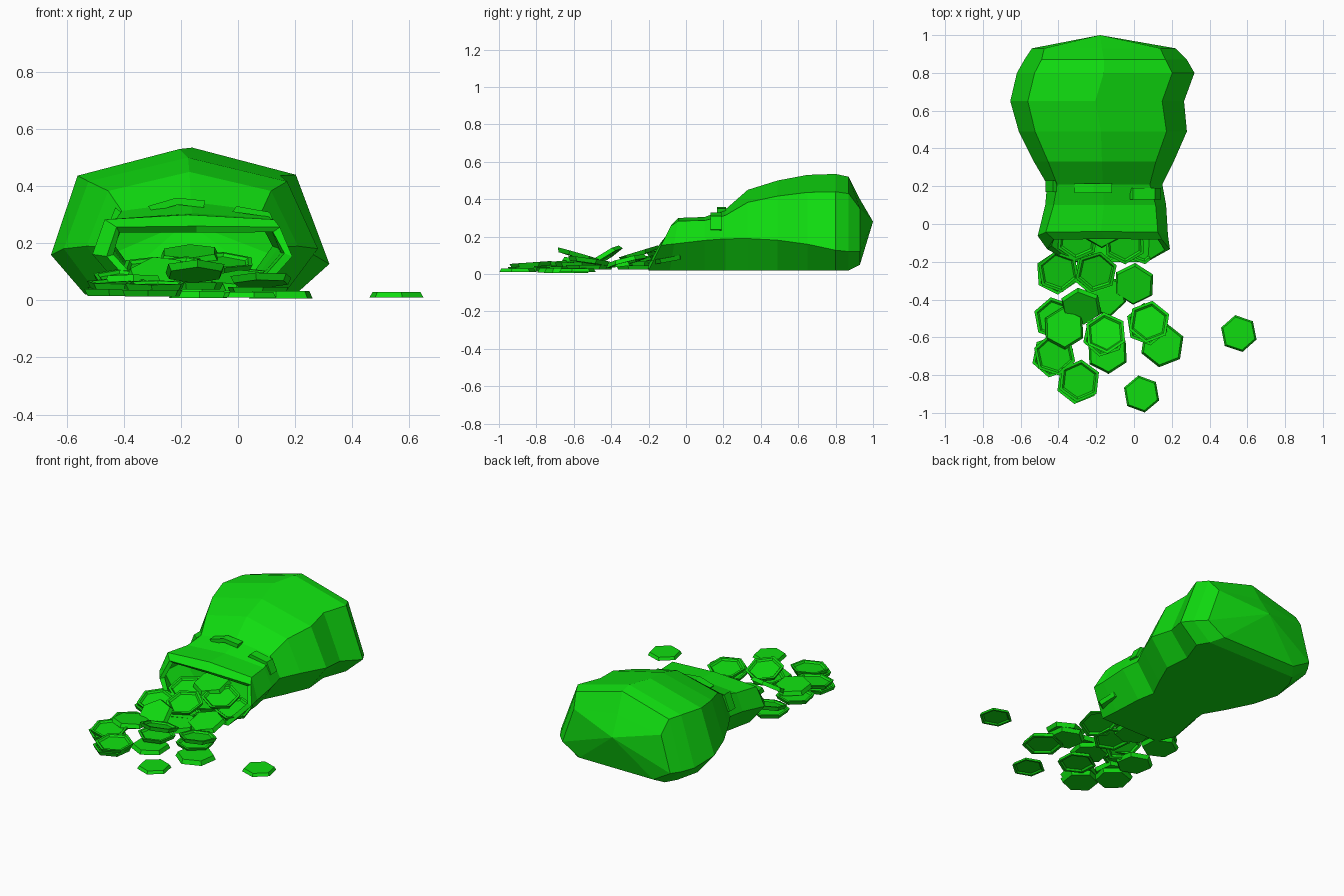
import bpy, bmesh, math, random
from mathutils import Vector, Euler

cube = bpy.data.objects.get("Cube")
if cube:
    bpy.data.objects.remove(cube, do_unlink=True)

green = bpy.data.materials.new("green")
green.use_nodes = True
green.diffuse_color = (0.005, 0.72, 0.005, 1)
for node in green.node_tree.nodes:
    if node.type == 'BSDF_PRINCIPLED':
        node.inputs["Base Color"].default_value = green.diffuse_color


def make_mesh(name, bm):
    bmesh.ops.recalc_face_normals(bm, faces=bm.faces)
    mesh = bpy.data.meshes.new(name)
    bm.to_mesh(mesh)
    bm.free()
    mesh.materials.append(green)
    return mesh


def add_object(name, mesh):
    obj = bpy.data.objects.new(name, mesh)
    bpy.context.collection.objects.link(obj)
    return obj


def bridge(bm, loops):
    """Join neighbouring closed loops of vertices with quads."""
    for a, b in zip(loops, loops[1:]):
        for i in range(len(a)):
            j = (i + 1) % len(a)
            bm.faces.new((a[i], a[j], b[j], b[i]))


def section(y, left, right, top, lean=0):
    """Eight-sided sack section; lean shifts the lower points along y."""
    middle = (left + right) / 2 - 0.01
    belly = max(0.12, 0.19 - (y - 0.3) ** 2 / 4)
    shoulder = top - max(0, top - 0.25) / 3
    inset = (top - 0.1) * 0.27
    under = 0.12
    floor = 0.02 + max(0, y - 0.87) / 2
    outline = [(middle, top), (right - inset, shoulder), (right, belly),
               (right - under, floor), (middle, floor), (left + under, floor),
               (left, belly), (left + inset * 0.8, shoulder)]
    return [Vector((x, y + lean * (1 - z / top), z)) for x, z in outline]


# Sack: faceted loft from the open mouth to the rounded base
bm = bmesh.new()
loops = [[bm.verts.new(p) for p in section(*row)] for row in (
    (-0.08, -0.46, 0.19, 0.26, -0.13),
    (-0.04, -0.51, 0.18, 0.3, -0.05),
    (0.1, -0.47, 0.17, 0.305),
    (0.21, -0.46, 0.15, 0.345),
    (0.33, -0.53, 0.21, 0.45),
    (0.49, -0.61, 0.28, 0.5),
    (0.65, -0.655, 0.265, 0.53),
    (0.8, -0.62, 0.32, 0.535),
    (0.87, -0.58, 0.28, 0.52),
    (0.93, -0.54, 0.22, 0.4),
)]
bridge(bm, loops)
apex = bm.verts.new((-0.18, 1, 0.28))
for a, b in zip(loops[-1], loops[-1][1:] + loops[-1][:1]):
    bm.faces.new((a, b, apex))
sack = add_object("sack", make_mesh("sack", bm))
wall = sack.modifiers.new("cloth_thickness", 'SOLIDIFY')
wall.thickness = 0.03
wall.offset = -1


# Cord: short bent strips showing between the folds of the neck
def cord(name, y, path, half_width):
    bm = bmesh.new()
    centre = Vector((-0.16, y, 0.12))
    rings = []
    for x, z in path:
        inner = Vector((x, y, z))
        outer = inner + (inner - centre).normalized() * 0.025
        side = Vector((0, half_width, 0))
        rings.append([bm.verts.new(p) for p in
                      (inner - side, inner + side, outer + side, outer - side)])
    bridge(bm, rings)
    bm.faces.new(rings[0])
    bm.faces.new(rings[-1])
    add_object(name, make_mesh(name, bm))


cord("cord_top", 0.19, [(-0.3, 0.31), (-0.21, 0.335), (-0.12, 0.325)], 0.025)
cord("cord_left", 0.16, [(-0.02, 0.31), (0.09, 0.295), (0.12, 0.23)], 0.03)
cord("cord_right", 0.2, [(-0.41, 0.31), (-0.445, 0.22)], 0.03)

# Coin: hexagonal plate with a raised rim on one side, plain on the other
bm = bmesh.new()
bmesh.ops.create_cone(bm, cap_ends=True, segments=6, radius1=0.102,
                      radius2=0.114, depth=0.024)
upper = max(bm.faces, key=lambda f: f.calc_center_median().z)
bmesh.ops.inset_region(bm, faces=[upper], thickness=0.016)
bmesh.ops.inset_region(bm, faces=[upper], thickness=0.01, depth=-0.01)
coin_mesh = make_mesh("coin", bm)
random.seed(4)


def coin(name, x, y, z=0.02, tilt=0, rim_up=True, size=1):
    """Place one coin, tilted towards the front by a number of degrees."""
    obj = add_object(name, coin_mesh)
    roll = math.radians(random.uniform(-0.3, 0.3) * tilt)
    flip = 0 if rim_up else math.pi
    lean = Euler((math.radians(tilt) + flip, roll, 0)).to_matrix()
    spin = Euler((0, 0, random.uniform(-0.25, 0.25))).to_matrix()
    obj.location = (x, y, z)
    obj.rotation_euler = (lean @ spin).to_euler()
    obj.scale = (size, size, size ** 2)


# Coins lying flat on the ground, plain side up
for x, y, size in ((0.555, -0.58, 0.87), (0.04, -0.9, 0.87),
                   (-0.14, -0.68, 1), (0.15, -0.64, 1.05)):
    coin("loose_coin", x, y, rim_up=False, size=size)

# Stacks: a flat coin with a slightly tilted one resting on it
for x, y, z, tilt in (
    (-0.29, -0.83, 0.05, 4), (-0.42, -0.69, 0.055, 5),
    (0.08, -0.52, 0.07, -8), (-0.4, -0.25, 0.07, 14),
    (-0.15, -0.58, 0.1, -16), (-0.2, -0.25, 0.11, 17),
):
    coin("stack_bottom_coin", x - 0.01, y - 0.01, z / 2)
    coin("stack_top_coin", x, y, z, tilt)

# Coins sliding out of the mouth and propped on the others
for x, y, z, tilt in (
    (-0.42, -0.5, 0.035, 0), (-0.3, -0.08, 0.11, 16), (-0.05, -0.1, 0.13, 14),
    (0.04, -0.1, 0.08, 10), (-0.16, -0.1, 0.06, 0),
):
    coin("spilled_coin", x, y, z, tilt)
for x, y, z, tilt in (
    (-0.37, -0.55, 0.07, -5), (-0.28, -0.44, 0.09, 32), (-0.15, -0.38, 0.05, 6),
    (0, -0.32, 0.07, 14), (-0.17, -0.02, 0.16, 14),
):
    coin("turned_coin", x, y, z, tilt, rim_up=False)
